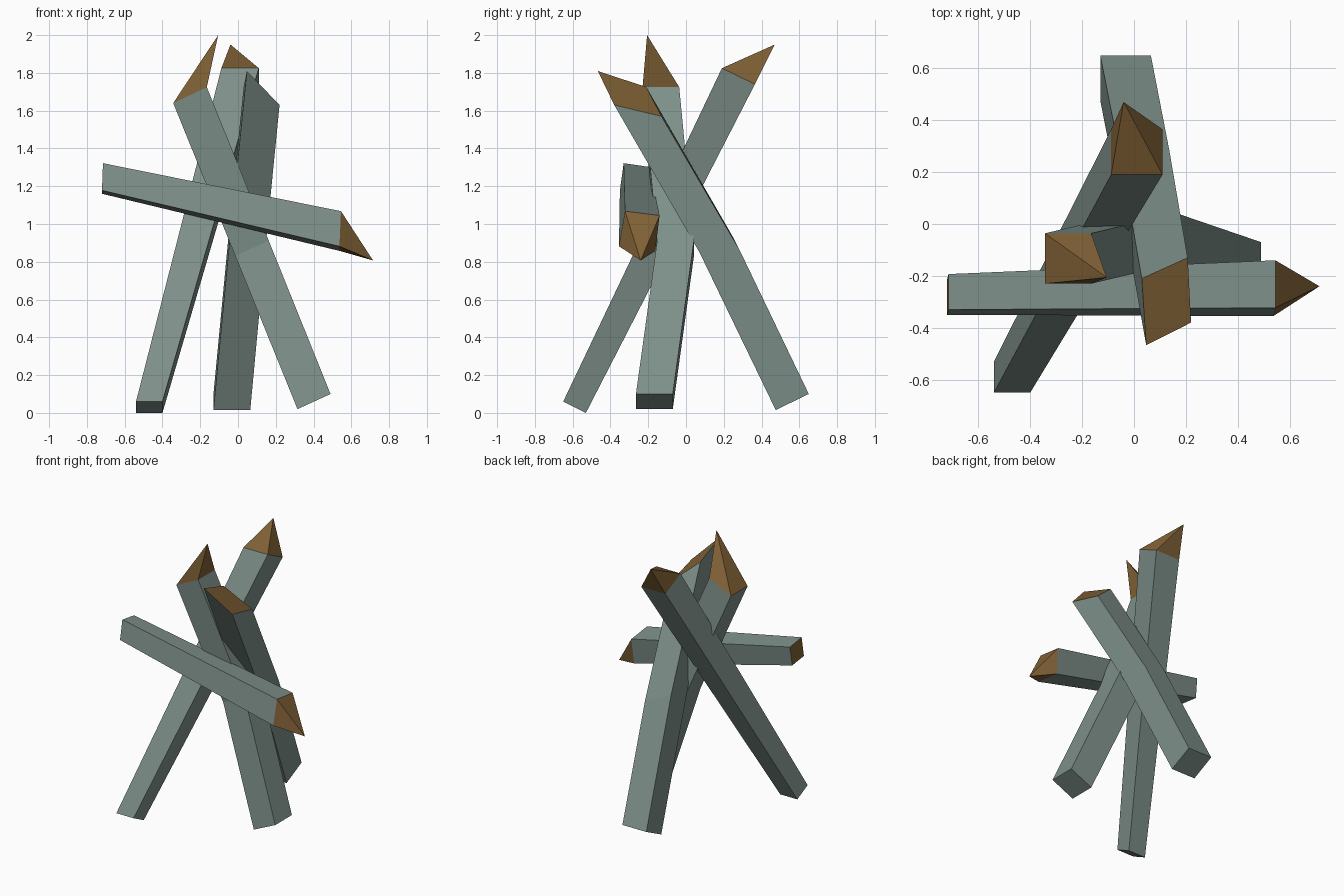
import bpy, bmesh
from mathutils import Vector

if "Cube" in bpy.data.objects:
    bpy.data.objects.remove(bpy.data.objects["Cube"])


def flat_material(name, rgb):
    m = bpy.data.materials.new(name)
    m.diffuse_color = (*rgb, 1)
    m.use_nodes = True
    m.node_tree.nodes["Principled BSDF"].inputs["Base Color"].default_value = m.diffuse_color
    return m


STONE = flat_material("grey_green_bark", (0.21, 0.28, 0.255))
WOOD = flat_material("cut_brown_wood", (0.22, 0.12, 0.037))


def stake(name, rings, tip=None, brown_base=False):
    """Square beam lofted through four-corner rings, with a bare wood end."""
    bm = bmesh.new()
    loops = [[bm.verts.new(p) for p in ring] for ring in rings]
    for low, high in zip(loops, loops[1:]):
        for i in range(4):
            j = (i + 1) % 4
            bm.faces.new((low[i], low[j], high[j], high[i]))
    base = bm.faces.new(loops[0][::-1])
    base.material_index = int(brown_base)
    end = loops[-1]
    if tip:
        apex = bm.verts.new(tip)
        for i in range(4):
            bm.faces.new((end[i], end[(i + 1) % 4], apex)).material_index = 1
    else:
        bm.faces.new(end).material_index = 1
    bmesh.ops.recalc_face_normals(bm, faces=bm.faces[:])
    mesh = bpy.data.meshes.new(name)
    bm.to_mesh(mesh)
    bm.free()
    mesh.materials.append(STONE)
    mesh.materials.append(WOOD)
    ob = bpy.data.objects.new(name, mesh)
    bpy.context.collection.objects.link(ob)
    return ob


def x_ring(x0, x1, front, back):
    """Ring whose front and back (y, z) edges run along x."""
    return [(x0, *front), (x1, *front), (x1, *back), (x0, *back)]


def y_ring(y0, y1, left, right):
    """Ring whose left and right (x, z) edges run along y."""
    (lx, lz), (rx, rz) = left, right
    return [(lx, y0, lz), (rx, y0, rz), (rx, y1, rz), (lx, y1, lz)]


def middle(a, b, bend):
    """Halfway ring pushed sideways to give the beam a slight bow."""
    return [(Vector(p) + Vector(q)) / 2 + Vector(bend) for p, q in zip(a, b)]


# Leg from front left, leaning back
stake("front_left_stake",
      [x_ring(-0.54, -0.40, (-0.65, 0.06), (-0.53, 0.0)),
       x_ring(-0.088, 0.11, (0.19, 1.825), (0.365, 1.74))],
      tip=(-0.04, 0.47, 1.95))

# Leg from the back, leaning forward, with a slanted cut end
foot = x_ring(-0.13, 0.065, (0.475, 0.015), (0.65, 0.1))
cut = [(0.047, -0.467, 1.81), (0.22, -0.38, 1.63),
       (0.207, -0.13, 1.57), (0.03, -0.21, 1.725)]
stake("back_stake", [foot, middle(foot, cut, (0, 0.025, 0.025)), cut])

# Leg from the right, leaning left
foot = y_ring(-0.265, -0.07, (0.315, 0.02), (0.49, 0.1))
head = y_ring(-0.23, -0.036, (-0.343, 1.64), (-0.165, 1.725))
stake("right_stake", [foot, middle(foot, head, (0, 0.095, 0)), head],
      tip=(-0.105, -0.206, 2.0))

# Cross bar resting on the front
stake("cross_stake",
      [[(-0.715, -0.33, 1.322), (-0.715, -0.193, 1.302),
        (-0.72, -0.213, 1.16), (-0.72, -0.35, 1.178)],
       [(0.545, -0.323, 1.068), (0.545, -0.14, 1.045),
        (0.54, -0.163, 0.857), (0.537, -0.355, 0.882)]],
      tip=(0.715, -0.24, 0.807), brown_base=True)
